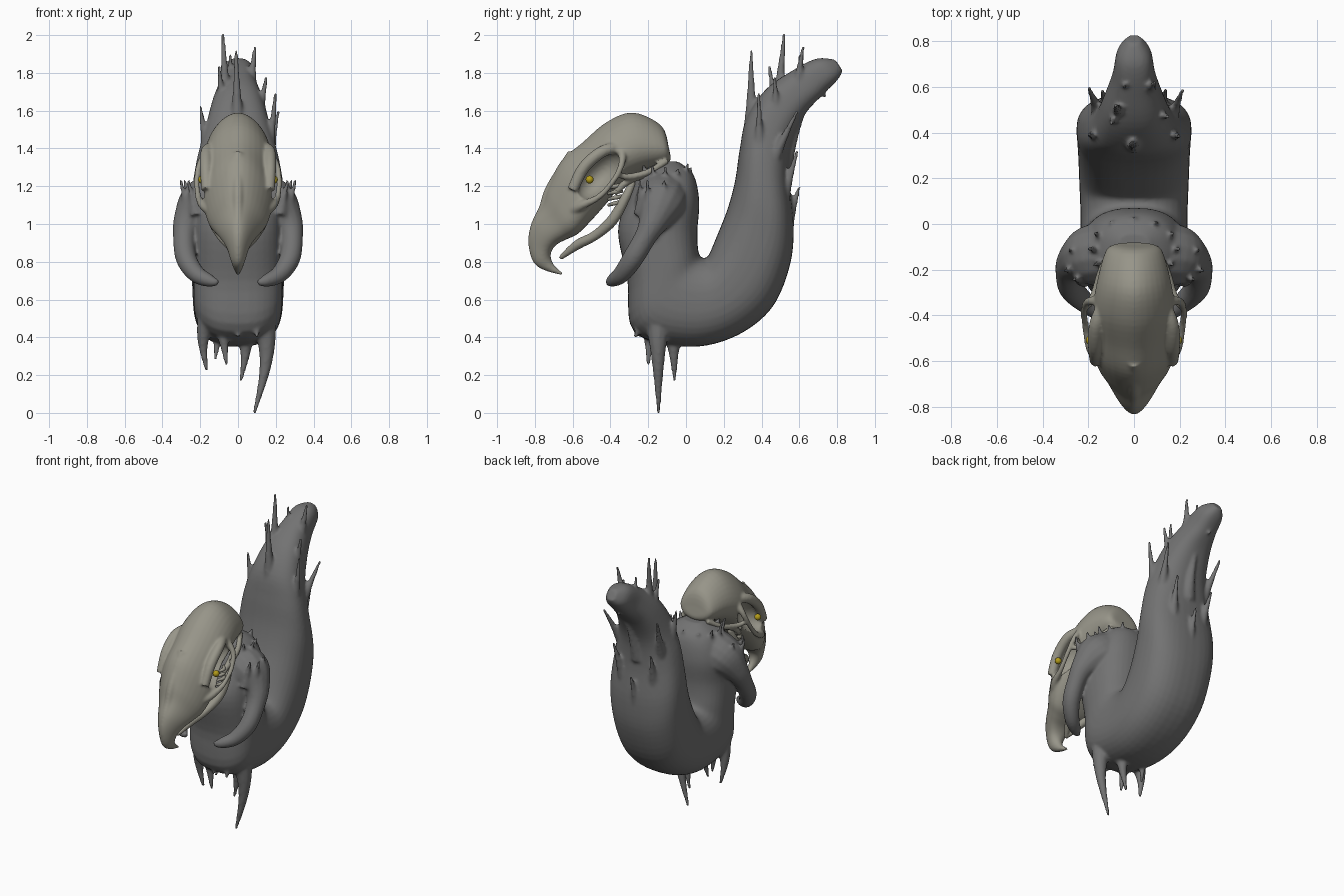
import bpy, bmesh, math, random
from mathutils import Vector, Matrix

if "Cube" in bpy.data.objects:
    bpy.data.objects.remove(bpy.data.objects["Cube"])

random.seed(4)


def spline(pts, n=5):
    """Catmull-Rom interpolation of tuples of any length."""
    out = []
    for i in range(len(pts) - 1):
        a, b, c, d = pts[max(i - 1, 0)], pts[i], pts[i + 1], pts[min(i + 2, len(pts) - 1)]
        for k in range(n):
            t = k / n
            out.append(tuple(0.5 * (2 * q + (r - p) * t + (2 * p - 5 * q + 4 * r - s) * t * t
                                    + (3 * q - p - 3 * r + s) * t ** 3)
                             for p, q, r, s in zip(a, b, c, d)))
    return out + [tuple(pts[-1])]


def loft(bm, rings):
    vs = [[bm.verts.new(p) for p in ring] for ring in rings]
    n = len(vs[0])
    for a, b in zip(vs, vs[1:]):
        for i in range(n):
            j = (i + 1) % n
            bm.faces.new((a[i], a[j], b[j], b[i]))
    bm.faces.new(vs[0][::-1])
    bm.faces.new(vs[-1])


def section_loft(bm, rows, power, sides=36):
    """Rows: y,z of one edge, y,z of the opposite edge, half width, shift of the widest point."""
    rings = []
    for ya, za, yb, zb, w, sh in spline(rows):
        ring = []
        for k in range(sides):
            t = 2 * math.pi * k / sides
            c, s = math.cos(t), math.sin(t)
            u = math.copysign(abs(c) ** (2 / power), c)
            x = max(w, 0.004) * math.copysign(abs(s) ** (2 / power), s)
            u += sh * (1 - u * u)
            ring.append((x, (ya + yb) / 2 - (yb - ya) / 2 * -u, (za + zb) / 2 + (zb - za) / 2 * u))
        rings.append(ring)
    loft(bm, rings)


def tube(bm, pts, n=5, sides=14):
    """Tapered round tube through (x, y, z, radius) points."""
    path = spline(pts, n)
    p = [Vector(q[:3]) for q in path]
    rings, old = [], None
    for i, q in enumerate(path):
        t = (p[min(i + 1, len(p) - 1)] - p[max(i - 1, 0)]).normalized()
        if old is None:
            side = t.orthogonal().normalized()
        else:
            side = old.rotation_difference(t) @ side
        old = t
        up = t.cross(side)
        rings.append([p[i] + max(q[3], .004) * (side * math.cos(a) + up * math.sin(a))
                      for a in (2 * math.pi * k / sides for k in range(sides))])
    loft(bm, rings)


def spike(bm, base, tip, r, bend=(0, 0, 0)):
    b, t, o = Vector(base), Vector(tip), Vector(bend)
    tube(bm, [(*b, r), (*(b.lerp(t, .3) + o), r * .62), (*(b.lerp(t, .6) + o), r * .36), (*t, .009)], 4, 10)


def mirrored(bm, pts):
    for s in (1, -1):
        tube(bm, [(s * x, y, z, r) for x, y, z, r in pts])


def finish(name, bm):
    bmesh.ops.recalc_face_normals(bm, faces=bm.faces[:])
    me = bpy.data.meshes.new(name)
    bm.to_mesh(me)
    bm.free()
    ob = bpy.data.objects.new(name, me)
    bpy.context.collection.objects.link(ob)
    me.polygons.foreach_set("use_smooth", [True] * len(me.polygons))
    return ob


def bake(ob):
    dg = bpy.context.evaluated_depsgraph_get()
    me = bpy.data.meshes.new_from_object(ob.evaluated_get(dg))
    ob.modifiers.clear()
    ob.data = me


def fuse(ob, voxel, rounds):
    m = ob.modifiers.new("fuse", 'REMESH')
    m.mode, m.voxel_size, m.use_smooth_shade = 'VOXEL', voxel, True
    s = ob.modifiers.new("soften", 'SMOOTH')
    s.factor, s.iterations = 0.5, rounds
    bake(ob)


def paint(ob, name, col):
    m = bpy.data.materials.get(name) or bpy.data.materials.new(name)
    m.diffuse_color = (*col, 1)
    m.use_nodes = True
    m.node_tree.nodes["Principled BSDF"].inputs["Base Color"].default_value = m.diffuse_color
    ob.data.materials.clear()
    ob.data.materials.append(m)


# Cloth body: neck, belly, then the tail sweeping up behind
bm = bmesh.new()
section_loft(bm, [
    (-.04, 1.33, -.15, 1.33, .07, 0), (.04, 1.26, -.25, 1.26, .17, 0),
    (.07, 1.12, -.31, 1.12, .225, 0), (.06, .96, -.36, .96, .23, 0),
    (.065, .86, -.31, .70, .235, 0), (.08, .825, -.275, .43, .235, 0),
    (.10, .82, .0, .35, .235, 0), (.12, .835, .25, .40, .24, 0),
    (.165, .94, .45, .55, .245, 0), (.22, 1.08, .55, .78, .25, 0),
    (.26, 1.23, .57, 1.0, .25, 0), (.285, 1.4, .545, 1.25, .22, 0),
    (.32, 1.56, .56, 1.43, .175, 0), (.42, 1.71, .63, 1.58, .135, 0),
    (.56, 1.81, .72, 1.68, .095, 0), (.69, 1.875, .80, 1.76, .075, 0),
    (.79, 1.87, .83, 1.81, .03, 0)], 2.5)
# Shoulders and drooping arms
mirrored(bm, [(.08, -.12, 1.15, .14), (.19, -.14, 1.1, .135), (.26, -.17, 1.02, .085),
              (.285, -.21, .94, .06), (.275, -.28, .82, .056), (.22, -.34, .735, .047),
              (.15, -.39, .70, .034), (.105, -.415, .69, .014)])
# Ragged hem hanging under the front
for base, tip, r, bend in [
        ((.13, -.15, .52), (.085, -.145, -.005), .075, (.035, 0, 0)),
        ((-.15, -.17, .52), (-.165, -.14, .22), .065, (-.025, 0, 0)),
        ((-.09, -.19, .5), (-.06, -.2, .25), .06, (0, 0, 0)),
        ((.03, -.07, .47), (.015, -.06, .17), .065, (.015, 0, 0)),
        ((.0, -.22, .53), (.0, -.27, .4), .06, (0, 0, 0)),
        ((.1, -.22, .53), (.1, -.27, .4), .06, (0, 0, 0)),
        ((-.1, -.03, .47), (-.12, -.07, .28), .05, (0, 0, 0))]:
    spike(bm, base, tip, r, bend)
# Ragged points on the tail
for base, tip, r in [
        ((-.06, .48, 1.55), (-.08, .52, 2.01), .055), ((0, .345, 1.38), (-.01, .345, 1.92), .06),
        ((.06, .58, 1.67), (.09, .62, 1.94), .05), ((-.04, .62, 1.73), (-.04, .6, 1.9), .04),
        ((-.08, .48, 1.58), (-.1, .44, 1.84), .045), ((.1, .48, 1.5), (.15, .47, 1.78), .05),
        ((-.155, .39, 1.28), (-.2, .39, 1.63), .05), ((.155, .39, 1.28), (.2, .385, 1.7), .05),
        ((.15, .44, 1.3), (.215, .59, 1.6), .05), ((-.14, .46, 1.3), (-.2, .6, 1.62), .05),
        ((0, .51, .88), (0, .6, 1.2), .055), ((.11, .49, 1.05), (.14, .59, 1.39), .055),
        ((-.11, .49, 1.1), (-.14, .585, 1.37), .055), ((0, .51, 1.3), (.02, .63, 1.61), .055),
        ((0, .67, 1.76), (0, .74, 1.67), .045)]:
    spike(bm, base, tip, r)
# Torn collar around neck and shoulders
for i in range(12):
    a = 2 * math.pi * i / 12
    c, s = math.cos(a), math.sin(a)
    h = random.uniform(.06, .14)
    spike(bm, (.15 * c, -.11 + .1 * s, 1.17), (.2 * c, -.11 + .14 * s, 1.23 + h), .04)
for s in (1, -1):
    for x, y in ((.26, -.2), (.24, -.11), (.22, -.24)):
        spike(bm, (s * x, y, 1.05), (s * (x + .045), y - .005, 1.235), .04)
body = finish("ragged_cloth_body", bm)
fuse(body, .0095, 6)
paint(body, "dark_cloth", (.17, .17, .17))

# Bird skull, from the back of the cranium to the hooked beak tip
bm = bmesh.new()
section_loft(bm, [
    (-.09, 1.40, -.08, 1.35, .06, 0), (-.13, 1.52, -.10, 1.32, .12, .2),
    (-.28, 1.59, -.22, 1.28, .16, .2), (-.42, 1.54, -.33, 1.22, .18, .2),
    (-.55, 1.43, -.42, 1.11, .185, .25), (-.66, 1.335, -.50, 1.02, .185, .35),
    (-.73, 1.20, -.57, .95, .16, .4), (-.765, 1.10, -.63, .92, .125, .4),
    (-.82, 1.00, -.68, .895, .09, .4), (-.835, .90, -.71, .86, .06, .3),
    (-.81, .80, -.715, .82, .04, .1), (-.75, .755, -.695, .78, .024, 0),
    (-.655, .728, -.65, .74, .01, 0)], 1.85)
skull = finish("skull", bm)
# Eye sockets cut into both sides
bm = bmesh.new()
for s in (1, -1):
    m = (Matrix.Translation((s * .23, -.455, 1.26)) @ Matrix.Rotation(math.radians(46), 4, 'X')
         @ Matrix.Diagonal((.155, .165, .095, 1)))
    bmesh.ops.create_uvsphere(bm, u_segments=32, v_segments=16, radius=1, matrix=m)
cutter = finish("socket_cutter", bm)
cutter.hide_render = True
b = skull.modifiers.new("sockets", 'BOOLEAN')
b.operation, b.object, b.solver = 'DIFFERENCE', cutter, 'EXACT'
bake(skull)
bpy.data.objects.remove(cutter)
# Brow ridges, cheek arches and skull base bars, fused to the skull
bm = bmesh.new()
bm.from_mesh(skull.data)
bpy.data.objects.remove(skull)
mirrored(bm, [(.13, -.35, 1.405, .03), (.165, -.44, 1.385, .032), (.17, -.54, 1.30, .032),
              (.165, -.6, 1.18, .03)])
mirrored(bm, [(.15, -.34, 1.39, .024), (.2, -.34, 1.32, .018), (.218, -.38, 1.235, .015),
              (.21, -.46, 1.145, .016), (.185, -.55, 1.10, .024), (.14, -.6, 1.07, .03)])
mirrored(bm, [(.09, -.10, 1.335, .016), (.14, -.2, 1.275, .018), (.17, -.3, 1.25, .018),
              (.2, -.36, 1.26, .014)])
mirrored(bm, [(.12, -.22, 1.26, .018), (.15, -.31, 1.225, .02), (.14, -.38, 1.16, .016)])
# Ridge along the top of the beak
tube(bm, [(0, -.60, 1.37, .03), (0, -.715, 1.19, .028), (0, -.755, 1.08, .026), (0, -.80, .98, .025),
          (0, -.80, .86, .022)])
skull = finish("vulture_skull", bm)
fuse(skull, .008, 5)

# Lower jaw
bm = bmesh.new()
mirrored(bm, [(.135, -.28, 1.225, .018), (.145, -.325, 1.13, .026), (.13, -.39, 1.02, .03),
              (.09, -.48, .94, .026), (.045, -.575, .89, .026), (0, -.665, .82, .012)])
jaw = finish("lower_jaw", bm)
fuse(jaw, .008, 3)

# Small ribs between skull and jaw
bm = bmesh.new()
for i in range(4):
    z = 1.2 - i * .03
    mirrored(bm, [(.13, -.34, z + .005, .011), (.15, -.375, z, .011), (.12, -.41, z - .01, .008)])
ribs = finish("throat_ribs", bm)
for ob in (skull, jaw, ribs):
    paint(ob, "bone", (.31, .30, .25))

# Glowing eyes
bm = bmesh.new()
for s in (1, -1):
    bmesh.ops.create_uvsphere(bm, u_segments=20, v_segments=12, radius=.021,
                              matrix=Matrix.Translation((s * .19, -.51, 1.235)))
eyes = finish("eyes", bm)
paint(eyes, "amber", (.45, .33, .01))
